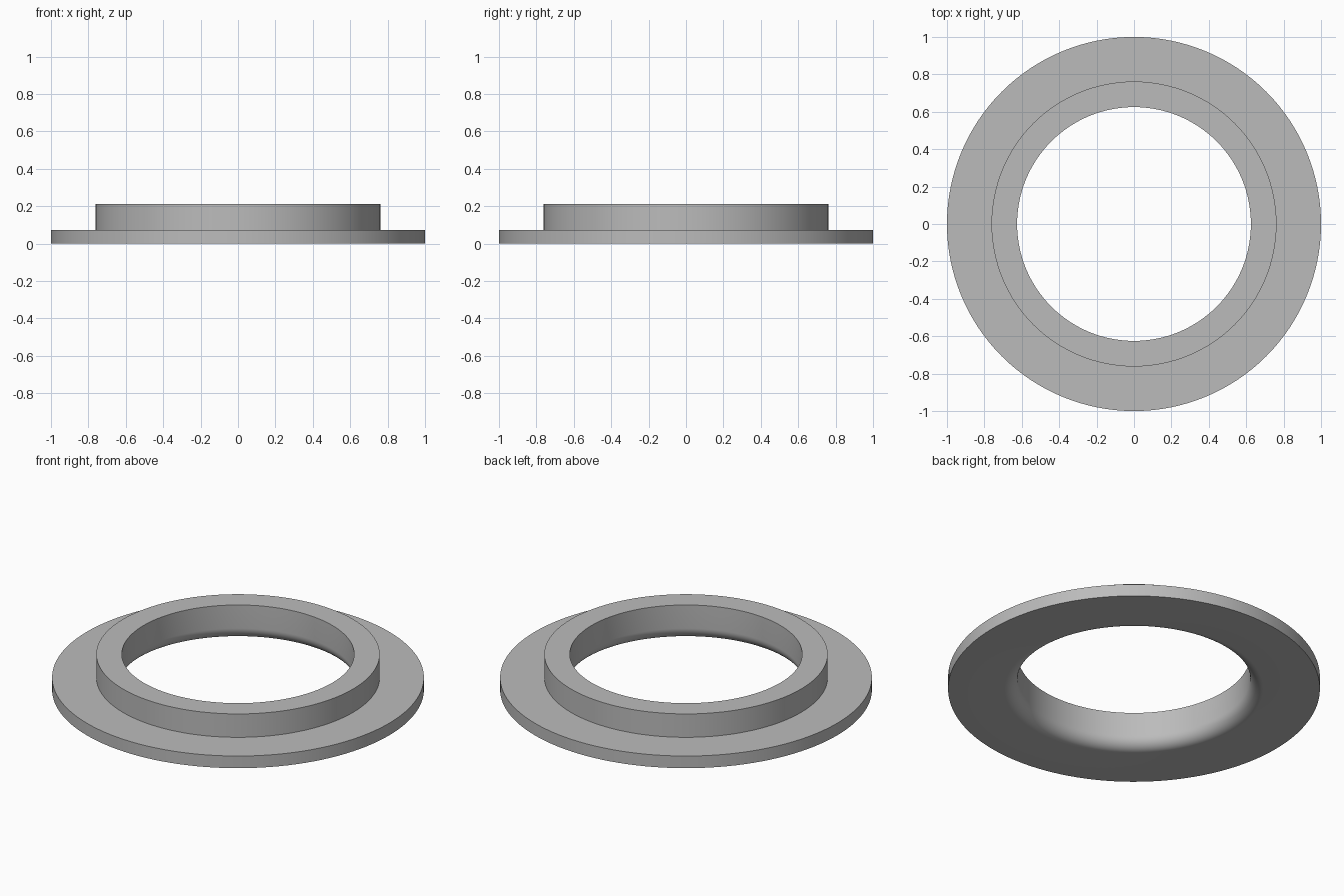
import bpy
import bmesh
from math import cos, sin, pi, radians
from mathutils import Vector

cube = bpy.data.objects.get("Cube")
if cube:
    bpy.data.objects.remove(cube, do_unlink=True)

# Dimensions
RIM, COLLAR, BORE = 1.0, 0.762, 0.625
FLANGE_TOP, TOP = 0.072, 0.211
FILLET = 0.072
SEGMENTS, FILLET_STEPS = 128, 12

# Plain grey metal
grey = bpy.data.materials.new("grey metal")
grey.use_nodes = True
colour = (0.5, 0.5, 0.5, 1)
grey.diffuse_color = colour
grey.node_tree.nodes["Principled BSDF"].inputs["Base Color"].default_value = colour

# Cross-section: stepped outside, rounded lower edge of the bore
profile = [(RIM, 0), (RIM, FLANGE_TOP), (COLLAR, FLANGE_TOP), (COLLAR, TOP), (BORE, TOP)]
for i in range(FILLET_STEPS + 1):
    a = i / FILLET_STEPS * pi / 2
    profile.append((BORE + FILLET * (1 - cos(a)), FILLET * (1 - sin(a))))

# Lathe the closed section around z
bm = bmesh.new()
verts = [bm.verts.new((r, 0, z)) for r, z in profile]
edges = [bm.edges.new((v, verts[i - 1])) for i, v in enumerate(verts)]
bmesh.ops.spin(bm, geom=verts + edges, cent=Vector(), axis=(0, 0, 1),
               angle=2 * pi, steps=SEGMENTS, use_merge=True)
bmesh.ops.remove_doubles(bm, verts=bm.verts, dist=0.0001)
bmesh.ops.recalc_face_normals(bm, faces=bm.faces)

mesh = bpy.data.meshes.new("flanged_ring")
bm.to_mesh(mesh)
bm.free()
mesh.materials.append(grey)
ring = bpy.data.objects.new("flanged_ring", mesh)
bpy.context.collection.objects.link(ring)

# Smooth walls, crisp steps
bpy.ops.object.select_all(action="DESELECT")
ring.select_set(True)
bpy.context.view_layer.objects.active = ring
bpy.ops.object.shade_smooth_by_angle(angle=radians(30))
